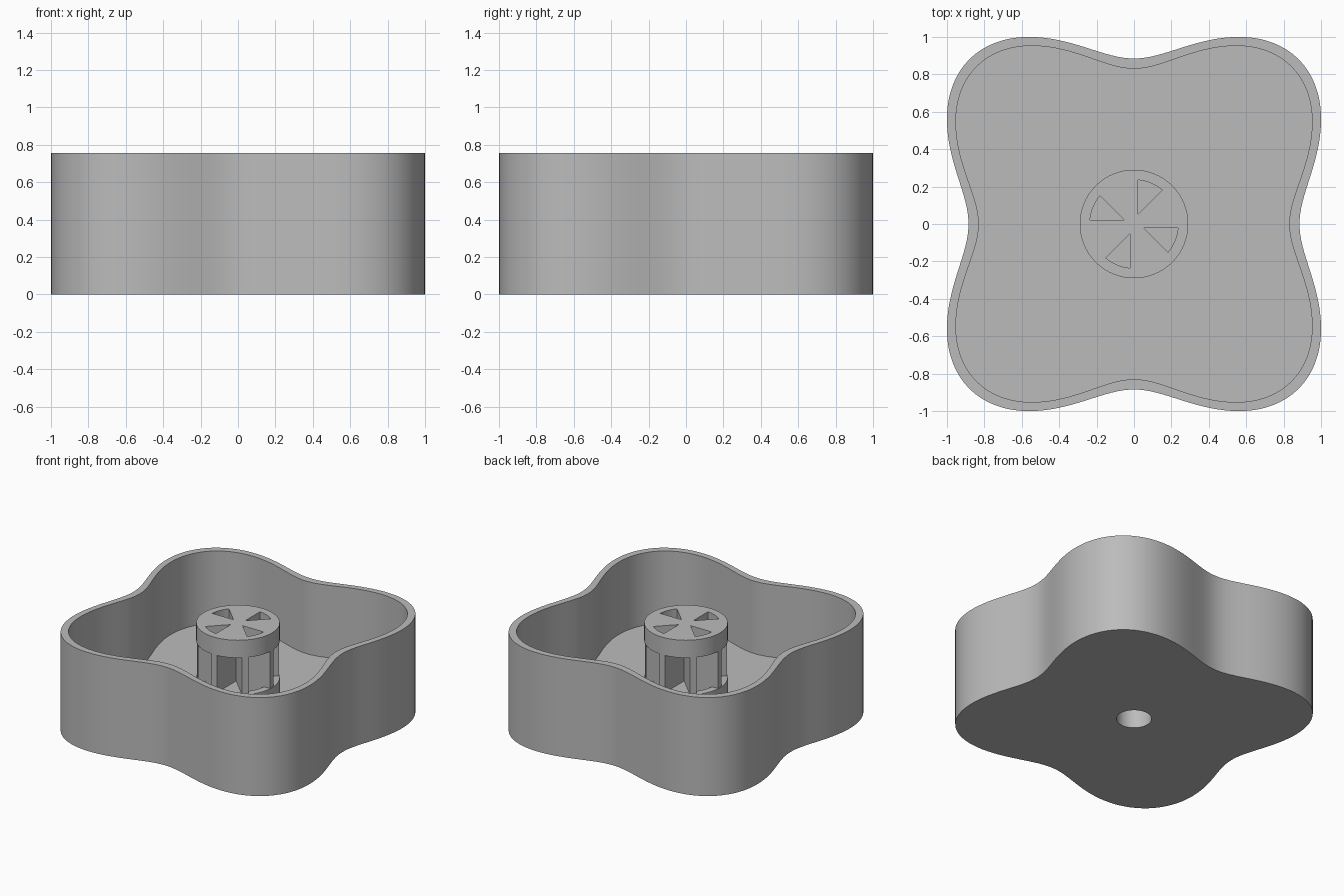
import bpy, bmesh
from math import sin, cos, pi, radians, sqrt, asin

cube = bpy.data.objects.get("Cube")
if cube:
    bpy.data.objects.remove(cube)

SIDES = 192
HEIGHT = 0.755
FLOOR = 0.2
WALL = 0.055
HUB_R = 0.29
RING_H = 0.135
FIN_HALF = 0.0225

grey = bpy.data.materials.new("plain grey")
grey.use_nodes = True
grey.diffuse_color = (0.5, 0.5, 0.5, 1)
bsdf = next(n for n in grey.node_tree.nodes if n.type == 'BSDF_PRINCIPLED')
bsdf.inputs["Base Color"].default_value = grey.diffuse_color


def lobed(inset):
    """Four-lobed outline, shrunk radially by inset."""
    pts = []
    for i in range(SIDES):
        a = 2 * pi * i / SIDES
        r = 1.065 - 0.18 * cos(4 * a) - inset
        pts.append((r * cos(a), r * sin(a)))
    return pts


def circle(r):
    return [(r * cos(2 * pi * i / SIDES), r * sin(2 * pi * i / SIDES)) for i in range(SIDES)]


def loft(bm, sections):
    """Skin a list of (outline, z) sections and cap both ends."""
    rings = [[bm.verts.new((x, y, z)) for x, y in pts] for pts, z in sections]
    for lo, hi in zip(rings, rings[1:]):
        for i in range(len(lo)):
            j = (i + 1) % len(lo)
            bm.faces.new((lo[i], lo[j], hi[j], hi[i]))
    bm.faces.new(rings[0][::-1])
    bm.faces.new(rings[-1])


def make(name, bm, smooth=True):
    bmesh.ops.recalc_face_normals(bm, faces=bm.faces)
    mesh = bpy.data.meshes.new(name)
    bm.to_mesh(mesh)
    bm.free()
    ob = bpy.data.objects.new(name, mesh)
    bpy.context.collection.objects.link(ob)
    mesh.materials.append(grey)
    if smooth:
        shade(ob)
    return ob


def select(ob):
    bpy.ops.object.select_all(action='DESELECT')
    ob.select_set(True)
    bpy.context.view_layer.objects.active = ob


def shade(ob):
    select(ob)
    bpy.ops.object.shade_smooth_by_angle(angle=radians(30))


# Lobed tray: blind hole underneath, outer wall, rim, inner wall, floor
bm = bmesh.new()
hole = circle(0.122)
loft(bm, [(hole, 0.16), (hole, 0), (lobed(0), 0), (lobed(0), HEIGHT),
          (lobed(WALL), HEIGHT), (lobed(WALL), FLOOR)])
make("lobed_tray", bm)

# Cutter: four sector shafts, each between two neighbouring fins
bm = bmesh.new()
slot_r = 0.236
start = radians(45) + asin(FIN_HALF / slot_r)
end = radians(90) - asin(FIN_HALF / slot_r)
sector = [(FIN_HALF, FIN_HALF * (1 + sqrt(2)))]
for i in range(13):
    a = start + (end - start) * i / 12
    sector.append((slot_r * cos(a), slot_r * sin(a)))
for k in range(4):
    loft(bm, [(sector, FLOOR + 0.005), (sector, HEIGHT + 0.1)])
    sector = [(-y, x) for x, y in sector]
cutter = make("slot_cutter", bm, smooth=False)
cutter.hide_render = True

# Hub cap and hub base, both pierced by the sector shafts
for name, z0, z1 in (("hub_cap", HEIGHT - RING_H, HEIGHT),
                     ("hub_base", FLOOR - 0.02, FLOOR + RING_H)):
    bm = bmesh.new()
    loft(bm, [(circle(HUB_R), z0), (circle(HUB_R), z1)])
    ob = make(name, bm, smooth=False)
    mod = ob.modifiers.new("slots", 'BOOLEAN')
    mod.operation = 'DIFFERENCE'
    mod.solver = 'EXACT'
    mod.object = cutter
    select(ob)
    bpy.ops.object.modifier_apply(modifier=mod.name)
    shade(ob)
bpy.data.objects.remove(cutter)

# Upright fins joining base and cap, crossing at the axis
bm = bmesh.new()
half = HUB_R - 0.004
for k in range(4):
    c, s = cos(k * pi / 4), sin(k * pi / 4)
    box = [(x * c - y * s, x * s + y * c) for x, y in
           ((-half, -FIN_HALF), (half, -FIN_HALF), (half, FIN_HALF), (-half, FIN_HALF))]
    loft(bm, [(box, FLOOR + 0.01), (box, HEIGHT - 0.05)])
make("hub_fins", bm, smooth=False)
